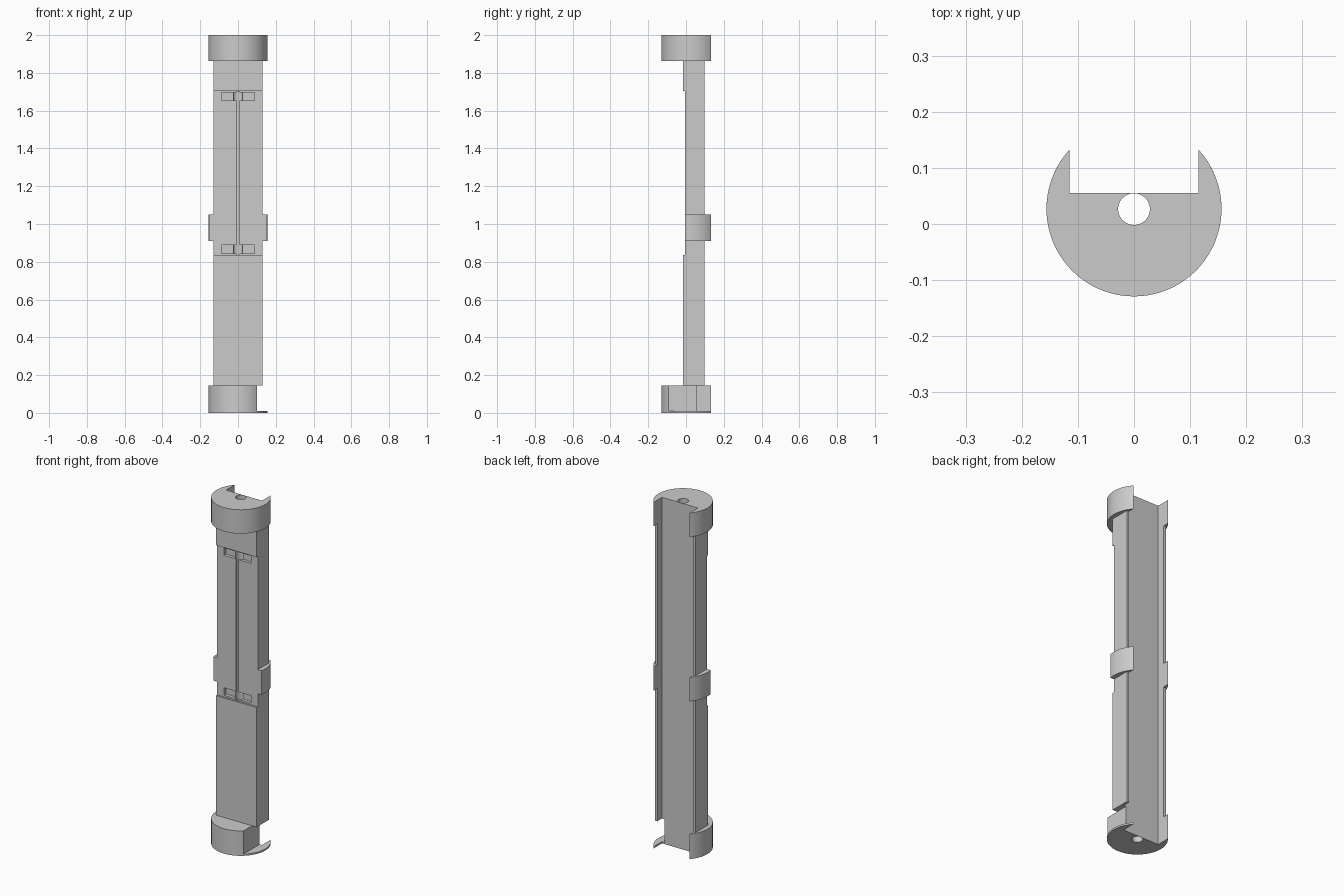
import bpy, bmesh, math

if "Cube" in bpy.data.objects:
    bpy.data.objects.remove(bpy.data.objects["Cube"], do_unlink=True)

RADIUS, AXIS_Y = 0.156, 0.027      # outer round and its centre
WALL_IN, WALL_OUT = 0.115, 0.13    # channel side walls
FLOOR_Y, WALL_Y = 0.055, 0.098     # channel floor and wall tops
CAP_TOP, RECESS_Z0, RECESS_Z1, HEAD_Z = 0.144, 0.835, 1.704, 1.862

grey = bpy.data.materials.new("plain grey")
grey.use_nodes = True
grey.diffuse_color = (0.6, 0.6, 0.6, 1)
grey.node_tree.nodes["Principled BSDF"].inputs["Base Color"].default_value = (0.6, 0.6, 0.6, 1)


def prism(name, outline, z0, z1):
    """Extrude an outline in the xy plane from z0 to z1."""
    bm = bmesh.new()
    face = bm.faces.new([bm.verts.new((x, y, z0)) for x, y in outline])
    top = bmesh.ops.extrude_face_region(bm, geom=[face])["geom"]
    moved = [v for v in top if isinstance(v, bmesh.types.BMVert)]
    bmesh.ops.translate(bm, verts=moved, vec=(0, 0, z1 - z0))
    bmesh.ops.recalc_face_normals(bm, faces=bm.faces)
    mesh = bpy.data.meshes.new(name)
    bm.to_mesh(mesh)
    bm.free()
    mesh.materials.append(grey)
    obj = bpy.data.objects.new(name, mesh)
    bpy.context.collection.objects.link(obj)
    return obj


def arc(r, a0, a1, n):
    return [(r * math.cos(a0 + (a1 - a0) * i / n),
             AXIS_Y + r * math.sin(a0 + (a1 - a0) * i / n)) for i in range(n + 1)]


def box(name, x0, x1, y0, y1, z0, z1):
    return prism(name, [(x0, y0), (x1, y0), (x1, y1), (x0, y1)], z0, z1)


def activate(obj):
    bpy.ops.object.select_all(action='DESELECT')
    obj.select_set(True)
    bpy.context.view_layer.objects.active = obj


def cut(obj, *cutters):
    activate(obj)
    for cutter in cutters:
        mod = obj.modifiers.new("cut", 'BOOLEAN')
        mod.operation, mod.solver, mod.object = 'DIFFERENCE', 'EXACT', cutter
        bpy.ops.object.modifier_apply(modifier=mod.name)


# Outlines
tip = math.acos(WALL_IN / RADIUS)
cap_outline = arc(RADIUS, tip, -math.pi - tip, 64) + [(-WALL_IN, FLOOR_Y), (WALL_IN, FLOOR_Y)]


def body_outline(front):
    half = [(WALL_OUT, front), (WALL_OUT, WALL_Y), (WALL_IN, WALL_Y), (WALL_IN, FLOOR_Y)]
    return half + [(-x, y) for x, y in reversed(half)]


# End caps
bottom_cap = prism("bottom_cap", cap_outline, 0, CAP_TOP)
top_cap = prism("top_cap", cap_outline, HEAD_Z, 2)

# Channel body, with a recessed front between two thicker ends
FRONT, RECESS = -0.015, -0.005
lower_body = prism("lower_body", body_outline(FRONT), CAP_TOP, RECESS_Z0)
middle_body = prism("middle_body", body_outline(RECESS), RECESS_Z0, RECESS_Z1)
upper_body = prism("upper_body", body_outline(FRONT), RECESS_Z1, HEAD_Z)
parts = [bottom_cap, top_cap, lower_body, middle_body, upper_body]

# Cutters: long bore, side notch of the bottom cap, front slit and slots
bore = prism("bore_cutter", arc(0.0283, 0, math.tau * 47 / 48, 47), -0.1, 2.1)
bore.location.y = -0.0005
notch = box("notch_cutter", 0.1, 0.3, -0.3, 0.3, 0.01, 0.3)
slit = box("slit_cutter", -0.008, 0.008, -0.1, 0.01, RECESS_Z0 + 0.002, RECESS_Z1 - 0.002)
slots = [box("slot_cutter", -0.087, 0.087, -0.1, 0.013, z, z + 0.043) for z in (0.845, 1.653)]
cutters = [bore, notch, slit] + slots
bpy.context.view_layer.update()

for part in parts:
    cut(part, bore)
cut(bottom_cap, notch)
cut(middle_body, slit, *slots)

# Curved side lugs at mid height
start = math.asin((RECESS - AXIS_Y) / RADIUS)
lug_outline = [(WALL_OUT, RECESS)] + arc(RADIUS, start, tip, 16) + [(WALL_IN, WALL_Y), (WALL_OUT, WALL_Y)]
for side, sign in (("left", 1), ("right", -1)):
    parts.append(prism(side + "_lug", [(sign * x, y) for x, y in lug_outline], 0.911, 1.05))

for cutter in cutters:
    bpy.data.objects.remove(cutter, do_unlink=True)

for part in parts:
    activate(part)
    bpy.ops.object.shade_smooth_by_angle(angle=math.radians(30))
